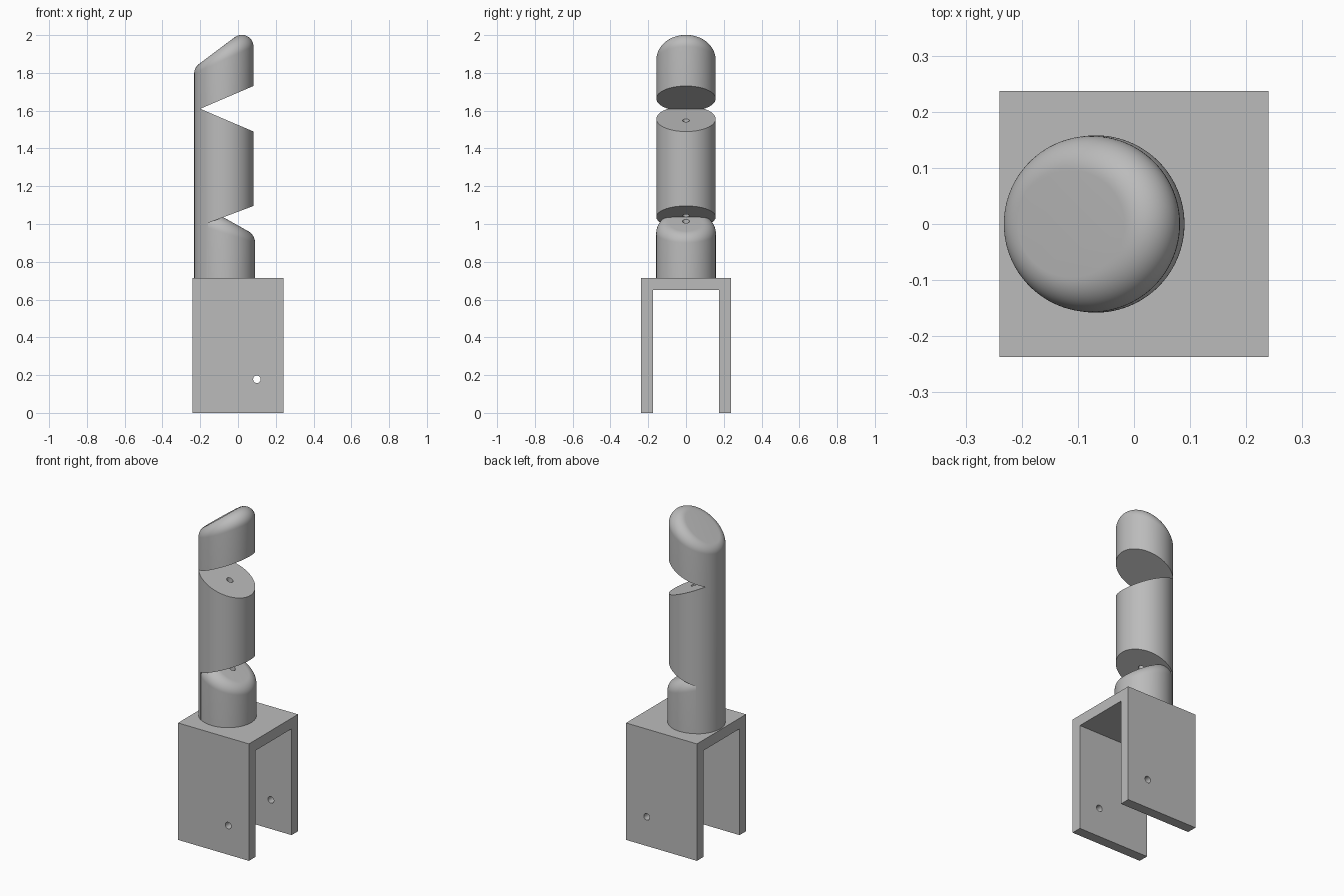
import bpy
import bmesh
from math import cos, sin, pi, sqrt, radians
from mathutils import Vector

if "Cube" in bpy.data.objects:
    bpy.data.objects.remove(bpy.data.objects["Cube"], do_unlink=True)

grey = bpy.data.materials.new("light_grey")
grey.use_nodes = True
grey.diffuse_color = (0.5, 0.5, 0.5, 1)
grey.node_tree.nodes["Principled BSDF"].inputs["Base Color"].default_value = (0.5, 0.5, 0.5, 1)


def finish_mesh(name, bm):
    bmesh.ops.recalc_face_normals(bm, faces=bm.faces)
    mesh = bpy.data.meshes.new(name)
    bm.to_mesh(mesh)
    bm.free()
    mesh.materials.append(grey)
    obj = bpy.data.objects.new(name, mesh)
    bpy.context.collection.objects.link(obj)
    return obj


def extruded_profile(name, points, half_depth, axis):
    """Extrude a closed 2D outline symmetrically along x or y."""
    bm = bmesh.new()
    place = (lambda p, d: (d, p[0], p[1])) if axis == "x" else (lambda p, d: (p[0], d, p[1]))
    face = bm.faces.new([bm.verts.new(place(p, -half_depth)) for p in points])
    new = bmesh.ops.extrude_face_region(bm, geom=[face])["geom"]
    verts = [g for g in new if isinstance(g, bmesh.types.BMVert)]
    shift = Vector(place((0, 0), 2 * half_depth))
    bmesh.ops.translate(bm, verts=verts, vec=shift)
    return finish_mesh(name, bm)


def slanted_post(name, cx, radius, bottom, centre_z, slope, fillet, sides=96, steps=14):
    """Round post whose slanted flat top blends into the wall with a rolled fillet.
    centre_z is the height of the fillet's spine on the post axis."""
    bm = bmesh.new()
    normal = Vector((-slope, 0, 1)).normalized()
    rings = [[] for _ in range(steps + 2)]
    for i in range(sides):
        a = 2 * pi * i / sides
        out = Vector((cos(a), sin(a), 0))
        spine = out * (radius - fillet)
        centre = Vector((cx + spine.x, spine.y, centre_z + slope * spine.x))
        rings[0].append(bm.verts.new((cx + radius * out.x, radius * out.y, bottom)))
        angle = out.angle(normal)
        for k in range(steps + 1):
            t = k / steps
            d = (out * sin((1 - t) * angle) + normal * sin(t * angle)) / sin(angle)
            rings[k + 1].append(bm.verts.new(centre + d * fillet))
    for low, high in zip(rings, rings[1:]):
        for i in range(sides):
            j = (i + 1) % sides
            bm.faces.new((low[i], low[j], high[j], high[i]))
    bm.faces.new(rings[0][::-1])
    bm.faces.new(rings[-1])
    return finish_mesh(name, bm)


def rod(location, radius, length, rotation=(0, 0, 0)):
    bpy.ops.mesh.primitive_cylinder_add(vertices=32, radius=radius, depth=length,
                                        location=location, rotation=rotation)
    return bpy.context.object


def cut(obj, cutter):
    mod = obj.modifiers.new("cut", "BOOLEAN")
    mod.operation = "DIFFERENCE"
    mod.solver = "EXACT"
    mod.object = cutter
    cutter.hide_render = True
    bpy.ops.object.select_all(action="DESELECT")
    bpy.context.view_layer.objects.active = obj
    obj.select_set(True)
    bpy.ops.object.modifier_apply(modifier=mod.name)
    bpy.data.objects.remove(cutter, do_unlink=True)


# Mounting bracket: an inverted channel with a pin hole through both cheeks
OUT, IN, TOP, ROOF = 0.237, 0.175, 0.715, 0.65
bracket = extruded_profile("mounting_bracket", [
    (-OUT, 0), (-IN, 0), (-IN, ROOF), (IN, ROOF),
    (IN, 0), (OUT, 0), (OUT, TOP), (-OUT, TOP)], 0.24, "x")
cut(bracket, rod((0.1, 0, 0.178), 0.02, 1, (radians(90), 0, 0)))

# Finger: one round post with a slanted rounded tip and a thin spine on its right side
finger = slanted_post("finger", -0.075, 0.157, 0.70, 1.868, 0.75, 0.062)

# Upper joint notch
cut(finger, extruded_profile("upper_notch", [
    (-0.2, 1.61), (0.2, 1.439), (0.2, 1.781)], 0.5, "y"))

# Lower joint notch, leaving only the spine beside the knuckle
cut(finger, extruded_profile("lower_notch", [
    (-0.16, 1.005), (-0.16, 0.6), (0.2, 0.6), (0.2, 1.14)], 0.5, "y"))

# Cord hole along the middle segment
cut(finger, rod((-0.055, 0, 1.3), 0.018, 0.64))

# Base knuckle with its own sloping rounded top and cord hole
knuckle = slanted_post("base_knuckle", -0.068, 0.158, 0.70, 0.95, -0.56, 0.07)
cut(knuckle, rod((-0.04, 0, 0.95), 0.018, 0.4))

# Crisp edges, smooth round walls
for obj in (bracket, finger, knuckle):
    bpy.ops.object.select_all(action="DESELECT")
    bpy.context.view_layer.objects.active = obj
    obj.select_set(True)
    bpy.ops.object.shade_smooth_by_angle(angle=radians(25))
